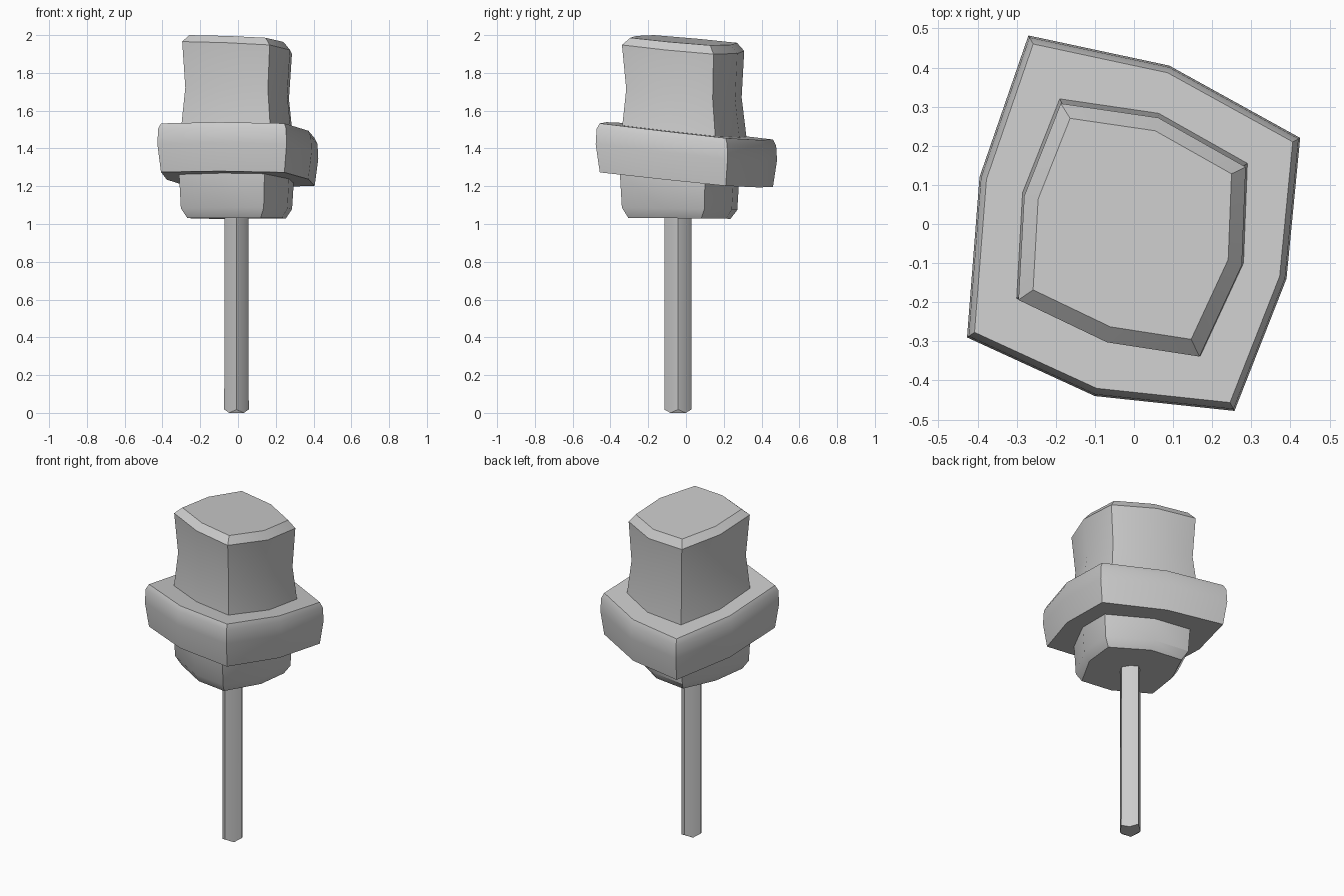
import bpy, bmesh

if "Cube" in bpy.data.objects:
    bpy.data.objects.remove(bpy.data.objects["Cube"])

# Rounded-square outlines: corner, side middle, corner, ...
BAND = [(-.27, .482), (.09, .405), (.425, .22), (.39, -.14),
        (.257, -.478), (-.1, -.44), (-.427, -.29), (-.395, .12)]
CROWN = [(-.19, .32), (.063, .283), (.29, .155), (.28, -.1),
         (.17, -.337), (-.07, -.3), (-.3, -.19), (-.285, .08)]
BASE = [(-.17, .28), (.06, .25), (.295, .1), (.27, -.12),
        (.14, -.35), (-.08, -.32), (-.312, -.18), (-.275, .06)]
CX, CY = -.008, -.042
STICK = [(0, .07), (.039, .041), (.065, 0), (.039, -.041),
         (0, -.073), (-.039, -.041), (-.065, 0), (-.039, .041)]


def ring(outline, scale, z, tx=0, ty=0, oy=0):
    """Scaled outline lying on the tilted plane z + tx*x + ty*y."""
    pts = [(x * scale, y * scale + oy) for x, y in outline]
    return [(x, y, z + tx * x + ty * y) for x, y in pts]


def loft(name, rings):
    bm = bmesh.new()
    loops = [[bm.verts.new(p) for p in r] for r in rings]
    n = len(loops[0])
    for a, b in zip(loops, loops[1:]):
        for i in range(n):
            j = (i + 1) % n
            bm.faces.new((a[i], a[j], b[j], b[i]))
    bm.faces.new(loops[0])
    bm.faces.new(loops[-1])
    bmesh.ops.recalc_face_normals(bm, faces=bm.faces)
    me = bpy.data.meshes.new(name)
    bm.to_mesh(me)
    bm.free()
    ob = bpy.data.objects.new(name, me)
    bpy.context.collection.objects.link(ob)
    bpy.ops.object.select_all(action='DESELECT')
    ob.select_set(True)
    bpy.context.view_layer.objects.active = ob
    bpy.ops.object.shade_smooth_by_angle(angle=.55)
    return ob


# Head: lower body, wide tilted band, waisted crown with bevelled top
loft("head", [
    ring(BASE, .86, 1.03, 0, -.01, -.005),
    ring(BASE, .97, 1.08, 0, -.02),
    ring(BASE, 1, 1.235, -.03, -.1),
    ring(BAND, .955, 1.235, -.03, -.1),
    ring(BAND, 1, 1.38, -.03, -.105),
    ring(BAND, .99, 1.46, -.03, -.11),
    ring(BAND, .955, 1.49, -.03, -.11),
    ring(CROWN, 1, 1.49, -.03, -.11),
    ring(CROWN, .93, 1.69, -.05, -.1, -.003),
    ring(CROWN, .985, 1.93, -.065, -.085, -.007),
    ring(CROWN, .86, 1.971, -.06, -.08, -.005),
])

# Stick: rounded diamond section, corners cut slightly higher at the foot
stick = [(x + CX, y + CY) for x, y in STICK]
loft("stick", [
    [(x, y, .018 * (1 - i % 2)) for i, (x, y) in enumerate(stick)],
    [(CX + (x - CX) * .97, y, 1.06) for x, y in stick],
])
